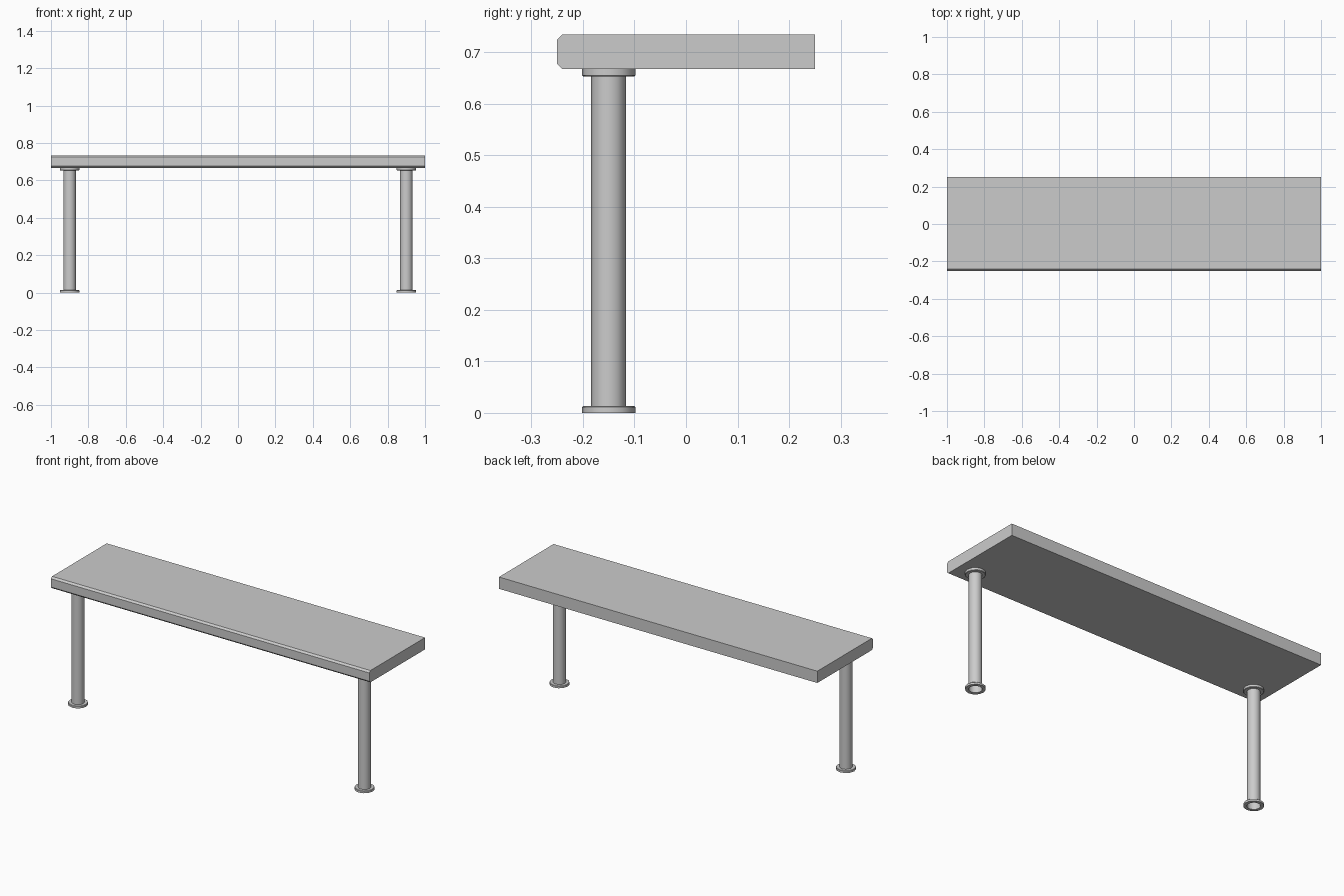
import bpy, bmesh, math

if "Cube" in bpy.data.objects:
    bpy.data.objects.remove(bpy.data.objects["Cube"])


def make_object(name, bm):
    bmesh.ops.recalc_face_normals(bm, faces=bm.faces)
    mesh = bpy.data.meshes.new(name)
    bm.to_mesh(mesh)
    bm.free()
    obj = bpy.data.objects.new(name, mesh)
    bpy.context.collection.objects.link(obj)
    return obj


def prism_x(name, profile, half):
    """Extrude a (y, z) outline along x."""
    bm = bmesh.new()
    face = bm.faces.new([bm.verts.new((-half, y, z)) for y, z in profile])
    ext = bmesh.ops.extrude_face_region(bm, geom=[face])["geom"]
    verts = [v for v in ext if isinstance(v, bmesh.types.BMVert)]
    bmesh.ops.translate(bm, verts=verts, vec=(2 * half, 0, 0))
    return make_object(name, bm)


def lathe(name, profile, location, sides=12):
    """Revolve an open (radius, z) profile around z."""
    bm = bmesh.new()
    rings = []
    for r, z in profile:
        angles = [2 * math.pi * i / sides for i in range(sides)]
        rings.append([bm.verts.new((r * math.cos(a), r * math.sin(a), z)) for a in angles])
    for low, high in zip(rings, rings[1:]):
        for i in range(sides):
            j = (i + 1) % sides
            bm.faces.new((low[i], low[j], high[j], high[i]))
    obj = make_object(name, bm)
    obj.location = location
    bpy.ops.object.select_all(action="DESELECT")
    obj.select_set(True)
    bpy.context.view_layer.objects.active = obj
    bpy.ops.object.shade_smooth_by_angle(angle=math.radians(40))
    return obj


BOTTOM, TOP = 0.667, 0.734
PIPE, FLANGE, BEVEL = 0.034, 0.052, 0.002

# Slab with a chamfered front edge
c = 0.01
prism_x("table_top", [(-0.25, BOTTOM + c), (-0.25 + c, BOTTOM), (0.25, BOTTOM),
                      (0.25, TOP), (-0.25 + c, TOP), (-0.25, TOP - c)], 1.0)

# Two hollow pipe legs, each with a foot flange and a mounting flange
foot = [(PIPE, 0), (FLANGE, 0), (FLANGE, 0.013 - BEVEL), (FLANGE - BEVEL, 0.013), (PIPE, 0.013)]
mount = [(PIPE, 0.653), (FLANGE - BEVEL, 0.653), (FLANGE, 0.653 + BEVEL), (FLANGE, BOTTOM), (PIPE, BOTTOM)]
for side, x in (("left", -0.9), ("right", 0.9)):
    spot = (x, -0.15, 0)
    lathe(side + "_foot_flange", foot, spot)
    lathe(side + "_leg", [(PIPE, 0), (PIPE, BOTTOM)], spot)
    lathe(side + "_mount_flange", mount, spot)
